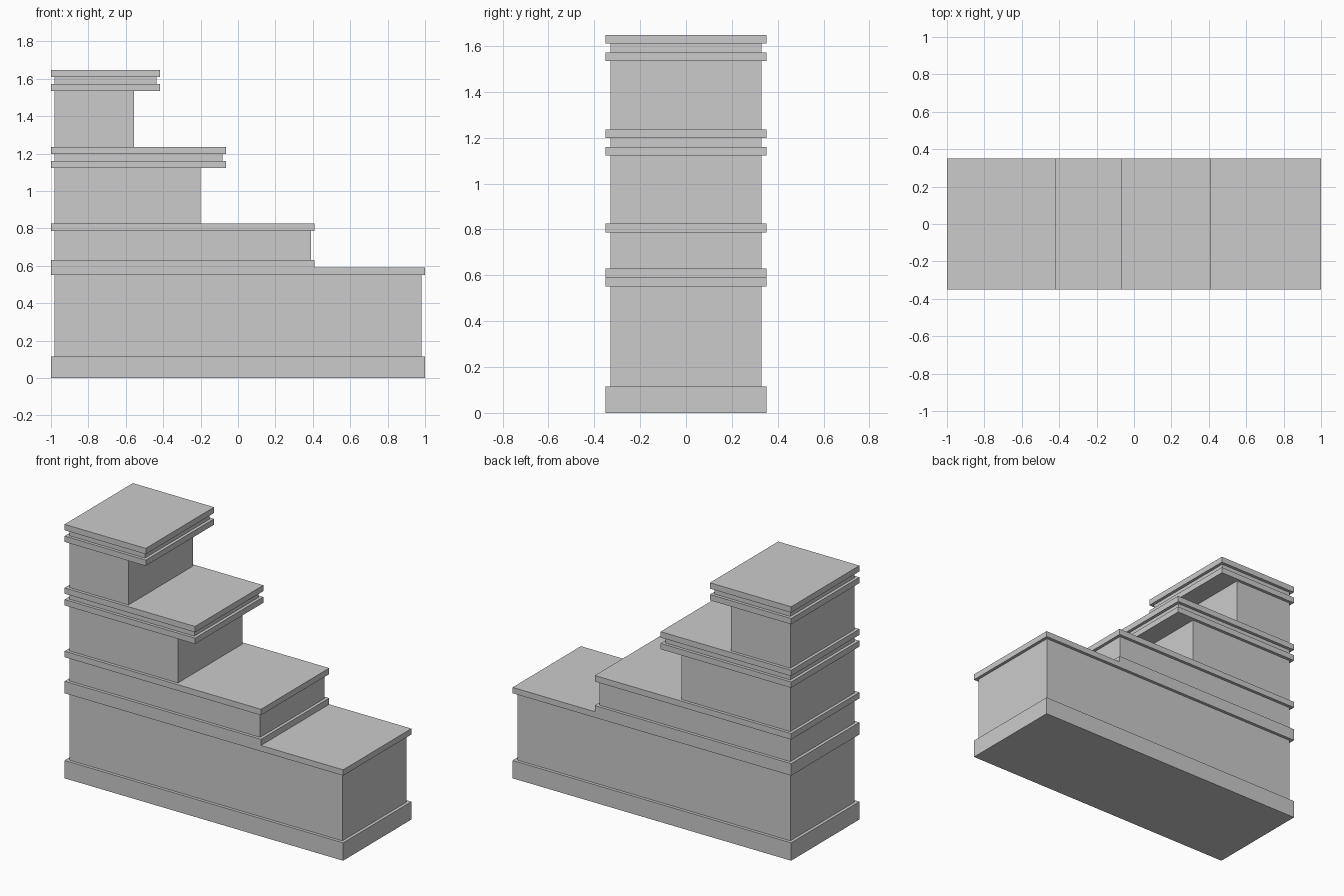
import bpy, bmesh

if "Cube" in bpy.data.objects:
    bpy.data.objects.remove(bpy.data.objects["Cube"])

HALF_DEPTH = 0.35   # half depth of the projecting slabs
INSET = 0.02        # how far the walls sit back from the slabs


def extrude_profile(name, points, half_depth):
    """Extrude an (x, z) outline symmetrically along y."""
    bm = bmesh.new()
    face = bm.faces.new([bm.verts.new((x, -half_depth, z)) for x, z in points])
    out = bmesh.ops.extrude_face_region(bm, geom=[face])
    moved = [g for g in out["geom"] if isinstance(g, bmesh.types.BMVert)]
    bmesh.ops.translate(bm, verts=moved, vec=(0, 2 * half_depth, 0))
    bmesh.ops.recalc_face_normals(bm, faces=bm.faces)
    mesh = bpy.data.meshes.new(name)
    bm.to_mesh(mesh)
    bm.free()
    obj = bpy.data.objects.new(name, mesh)
    bpy.context.collection.objects.link(obj)
    return obj


def block(name, right, z0, z1, inset=0.0):
    """Box from the shared left side to x = right."""
    left = -1 + inset
    extrude_profile(name, [(left, z0), (right, z0), (right, z1), (left, z1)],
                    HALF_DEPTH - inset)


# Bottom tier: plinth and wall
block("plinth", 1.0, 0.0, 0.116)
block("bottom_wall", 0.98, 0.116, 0.552, INSET)

# Stepped slab: bottom tier top, thicker under the second tier
extrude_profile("stepped_slab", [(-1, 0.552), (1, 0.552), (1, 0.59),
                                 (0.41, 0.59), (0.41, 0.63), (-1, 0.63)], HALF_DEPTH)

# Second tier
block("second_wall", 0.39, 0.63, 0.786, INSET)
block("second_top", 0.41, 0.786, 0.825)

# Upper tiers: recessed wall under an overhanging double slab
for tier, wall_right, slab_right, z0, z1 in (
        ("third", -0.20, -0.063, 0.825, 1.122),
        ("fourth", -0.555, -0.417, 1.236, 1.534)):
    block(tier + "_wall", wall_right, z0, z1, INSET)
    block(tier + "_lower_slab", slab_right, z1, z1 + 0.038)
    block(tier + "_neck", slab_right - INSET, z1 + 0.038, z1 + 0.076, INSET)
    block(tier + "_top_slab", slab_right, z1 + 0.076, z1 + 0.114)
